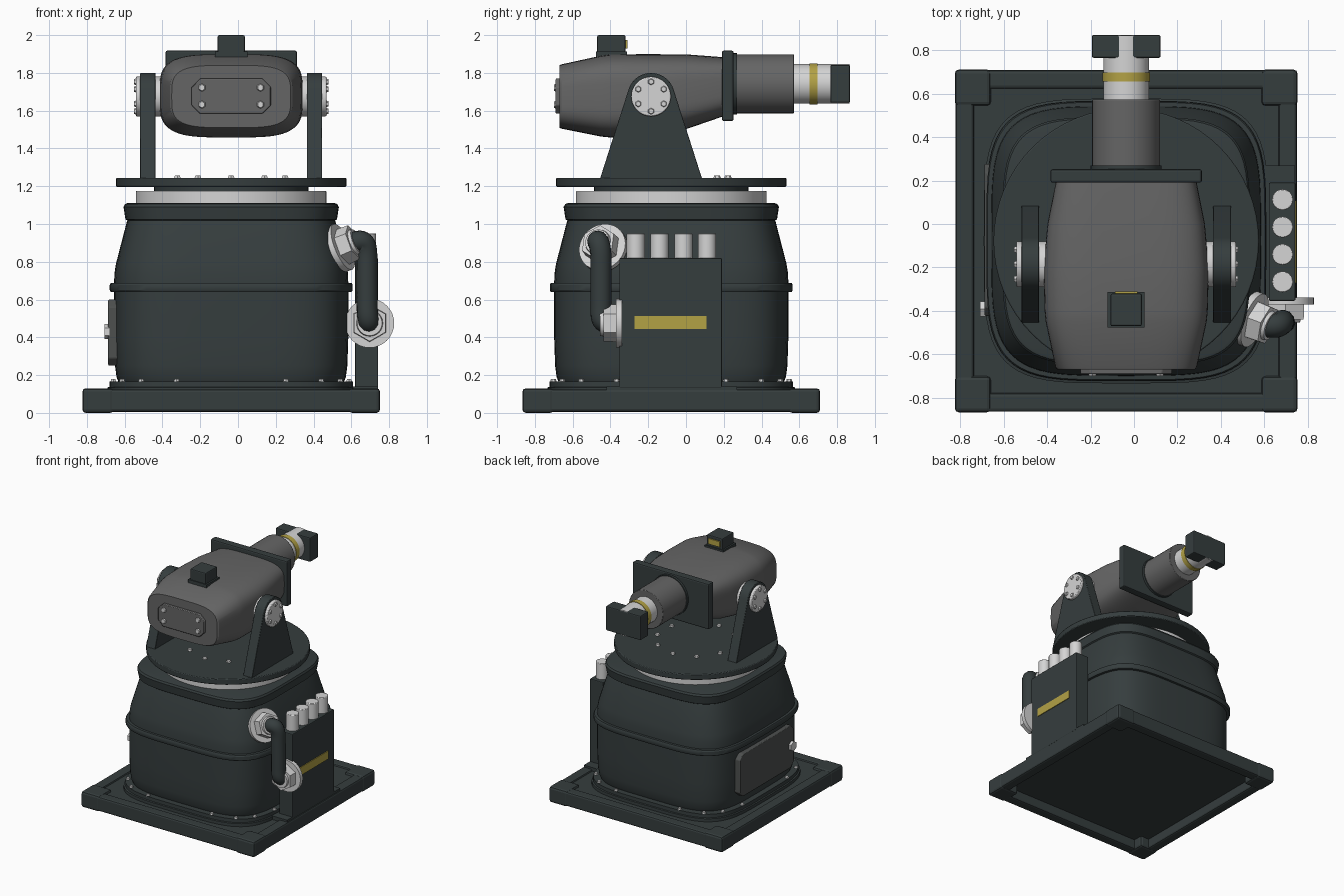
import bpy, bmesh, math
from mathutils import Vector, Matrix

if "Cube" in bpy.data.objects:
    bpy.data.objects.remove(bpy.data.objects["Cube"])

CX, CY = -0.036, -0.078


def material(name, rgb):
    m = bpy.data.materials.new(name)
    m.diffuse_color = (*rgb, 1)
    m.use_nodes = True
    m.node_tree.nodes["Principled BSDF"].inputs["Base Color"].default_value = m.diffuse_color
    return m


DARK = material("dark_paint", (0.036, 0.047, 0.048))
GREY = material("grey_paint", (0.13, 0.13, 0.13))
HATCH = material("hatch_grey", (0.075, 0.08, 0.078))
METAL = material("pale_metal", (0.66, 0.66, 0.66))
YELLOW = material("yellow_marking", (0.45, 0.36, 0.06))


def finish(name, bm, mat, bevel=0, smooth=True):
    bmesh.ops.recalc_face_normals(bm, faces=bm.faces)
    me = bpy.data.meshes.new(name)
    bm.to_mesh(me)
    bm.free()
    me.materials.append(mat)
    ob = bpy.data.objects.new(name, me)
    bpy.context.collection.objects.link(ob)
    if bevel:
        b = ob.modifiers.new("bevel", 'BEVEL')
        b.width, b.segments = bevel, 2
    if smooth:
        bpy.ops.object.select_all(action='DESELECT')
        bpy.context.view_layer.objects.active = ob
        ob.select_set(True)
        bpy.ops.object.shade_smooth_by_angle(angle=math.radians(32))
    return ob


def box(name, lo, hi, mat, bevel=0):
    lo, hi = Vector(lo), Vector(hi)
    bm = bmesh.new()
    bmesh.ops.create_cube(bm, size=1, matrix=Matrix.Translation((lo + hi) / 2)
                          @ Matrix.Diagonal((*(hi - lo), 1)))
    return finish(name, bm, mat, bevel, smooth=False)


def add_cyl(bm, start, direction, length, r, r2=None, seg=32):
    d = Vector(direction).normalized()
    rot = d.to_track_quat('Z', 'Y').to_matrix().to_4x4()
    bmesh.ops.create_cone(bm, cap_ends=True, segments=seg, radius1=r, radius2=r if r2 is None else r2,
                          depth=length, matrix=Matrix.Translation(Vector(start) + d * length / 2) @ rot)


def cyl(name, start, direction, length, r, mat, r2=None, seg=40, bevel=0):
    bm = bmesh.new()
    add_cyl(bm, start, direction, length, r, r2, seg)
    return finish(name, bm, mat, bevel)


def bolts(name, points, direction, r=0.017, h=0.014):
    bm = bmesh.new()
    for p in points:
        add_cyl(bm, p, direction, h, r, r * 0.75, 6)
    return finish(name, bm, METAL, smooth=False)


def squircle(a, n, u, v):
    c, s = math.cos(a), math.sin(a)
    return (u * math.copysign(abs(c) ** (2 / n), c), v * math.copysign(abs(s) ** (2 / n), s))


def loft(name, rings, place, n, mat, seg=64):
    """Skin rounded-square rings (position, offset, half width, half height)."""
    bm = bmesh.new()
    loops = []
    for t, off, u, v in rings:
        pts = [squircle(2 * math.pi * i / seg, n, u, v) for i in range(seg)]
        loops.append([bm.verts.new(place(x, y + off, t)) for x, y in pts])
    for a, b in zip(loops, loops[1:]):
        for i in range(seg):
            j = (i + 1) % seg
            bm.faces.new((a[i], a[j], b[j], b[i]))
    bm.faces.new(loops[0])
    bm.faces.new(loops[-1])
    return finish(name, bm, mat)


def prism(name, pts, place, d0, d1, mat, bevel=0):
    """Extrude a flat outline between two depths."""
    bm = bmesh.new()
    f = bm.faces.new([bm.verts.new(place(u, v, d0)) for u, v in pts])
    r = bmesh.ops.extrude_face_region(bm, geom=[f])
    delta = Vector(place(0, 0, d1)) - Vector(place(0, 0, d0))
    bmesh.ops.translate(bm, vec=delta, verts=[g for g in r["geom"] if isinstance(g, bmesh.types.BMVert)])
    return finish(name, bm, mat, bevel)


def octagon(u, v, hu, hv, c):
    q = [(hu, hv - c), (hu - c, hv), (c - hu, hv), (-hu, hv - c),
         (-hu, c - hv), (c - hu, -hv), (hu - c, -hv), (hu, c - hv)]
    return [(u + a, v + b) for a, b in q]


# Base frame: plate, rails and corner blocks
H = 0.788
box("base_plate", (CX - 0.72, CY - 0.72, 0.085), (CX + 0.72, CY + 0.72, 0.11), DARK)
for s in (-1, 1):
    for axis in (0, 1):
        lo, hi = [CX - H + 0.05, CY - H + 0.05, 0.006], [CX + H - 0.05, CY + H - 0.05, 0.124]
        c = (CX, CY)[axis]
        lo[axis], hi[axis] = sorted((c + s * (H - 0.088), c + s * (H - 0.003)))
        box("base_rail", lo, hi, DARK, 0.014)
    for t in (-1, 1):
        x, y = CX + s * (H - 0.083), CY + t * (H - 0.083)
        box("corner_block", (x - 0.083, y - 0.083, 0), (x + 0.083, y + 0.083, 0.13), DARK, 0.018)

# Hull: flange, lower body, belt, tapered top and collar
up = lambda x, y, z: (CX + x, CY + y, z)
loft("hull_flange", [(z, 0, h, h) for z, h in ((0.1, 0.655), (0.135, 0.655), (0.138, 0.645), (0.167, 0.645))],
     up, 4.2, DARK)
hull = [(0.16, 0.595), (0.19, 0.607), (0.25, 0.615), (0.4, 0.62), (0.64, 0.62), (0.641, 0.638), (0.65, 0.643),
        (0.678, 0.643), (0.687, 0.638), (0.688, 0.62), (0.74, 0.618), (0.79, 0.61), (1.01, 0.553), (1.018, 0.55),
        (1.025, 0.56), (1.09, 0.57), (1.105, 0.562), (1.11, 0.55)]
loft("hull", [(z, 0, h, h) for z, h in hull], up, 4.2, DARK)
ring = [squircle(2 * math.pi * (i + 0.5) / 16, 4.2, 0.63, 0.63) for i in range(16)]
bolts("flange_bolts", [(CX + x, CY + y, 0.165) for x, y in ring], (0, 0, 1))

# Turntable
cyl("bearing_ring", (CX, CY, 1.105), (0, 0, 1), 0.07, 0.505, METAL, seg=64, bevel=0.006)
cyl("turntable_neck", (CX, CY, 1.17), (0, 0, 1), 0.03, 0.41, DARK, seg=48)
cyl("turntable", (CX, CY, 1.197), (0, 0, 1), 0.047, 0.61, DARK, seg=64, bevel=0.006)
bolts("turntable_bolts", [(CX + 0.3 * math.cos(a), CY + 0.3 * math.sin(a), 1.243)
                          for a in (2 * math.pi * (i + 0.5) / 10 for i in range(10))], (0, 0, 1), 0.02)

# Yoke arms with pivot hubs
PY, PZ = -0.185, 1.675
arc = [(PY + 0.125 * math.cos(a), PZ + 0.125 * math.sin(a))
       for a in (math.radians(15 + 150 * i / 14) for i in range(15))]
for s in (-1, 1):
    prism("yoke_arm", [(-0.455, 1.24), (0.085, 1.24)] + arc, lambda u, v, d: (CX + s * d, u, v),
          0.4, 0.482, DARK, 0.004)
    cyl("pivot_hub", (CX + s * 0.33, PY, PZ), (s, 0, 0), 0.175, 0.105, METAL, bevel=0.006)
    bolts("hub_bolts", [(CX + s * 0.503, PY + 0.078 * math.cos(a), PZ + 0.078 * math.sin(a))
                        for a in (math.pi * (i + 0.5) / 3 for i in range(6))], (s, 0, 0), 0.018, 0.012)

# Gun housing, rounded and tapering to both ends
head = [(-0.67, 1.675, 0.315, 0.165), (-0.66, 1.675, 0.325, 0.17), (-0.45, 1.677, 0.37, 0.214),
        (-0.40, 1.678, 0.375, 0.22), (-0.2, 1.68, 0.38, 0.219), (0.0, 1.7, 0.362, 0.198), (0.2, 1.727, 0.322, 0.156)]
loft("gun_housing", head, lambda u, v, t: (CX + u, t, v), 3.8, GREY)
prism("front_hatch", octagon(CX, 1.677, 0.21, 0.093, 0.045), lambda u, v, d: (u, d, v), -0.69, -0.66, GREY, 0.005)
bolts("front_hatch_bolts", [(CX + a, -0.688, 1.677 + b) for a in (-0.155, 0.155) for b in (-0.045, 0.045)],
      (0, -1, 0), 0.022, 0.01)

# Barrel, shield plate and muzzle
BZ, Y = 1.742, (0, 1, 0)
box("shield_plate", (CX - 0.348, 0.19, 1.545), (CX + 0.348, 0.252, 1.918), DARK, 0.01)
cyl("barrel_collar", (CX, 0.24, BZ), Y, 0.03, 0.163, DARK)
cyl("barrel_sleeve", (CX, 0.25, BZ), Y, 0.322, 0.156, GREY, bevel=0.004)
cyl("barrel", (CX, 0.56, BZ), Y, 0.306, 0.105, METAL)
cyl("barrel_band", (CX, 0.655, BZ), Y, 0.042, 0.109, YELLOW)
box("muzzle_block", (CX - 0.158, 0.764, BZ - 0.1), (CX + 0.158, 0.869, BZ + 0.1), DARK, 0.008)

# Sight on the housing roof
box("sight_base", (CX - 0.085, -0.477, 1.885), (CX + 0.085, -0.312, 1.912), DARK)
box("sight", (CX - 0.072, -0.47, 1.9), (CX + 0.072, -0.32, 2.0), DARK, 0.008)
box("sight_lens", (CX - 0.052, -0.321, 1.93), (CX + 0.052, -0.311, 1.975), YELLOW)

# Side cabinet with canisters
box("cabinet_foot", (0.6, -0.42, 0.1), (0.74, 0.27, 0.14), DARK)
box("cabinet", (0.62, -0.353, 0.13), (0.742, 0.19, 0.82), DARK, 0.006)
box("cabinet_stripe", (0.74, -0.272, 0.445), (0.748, 0.108, 0.512), YELLOW)
for i in range(4):
    cyl("canister", (0.683, -0.266 + 0.126 * i, 0.8), (0, 0, 1), 0.15, 0.048, METAL, seg=24, bevel=0.004)

# Hose with two flanged hex fittings
N = Vector((0.87, -0.33, 0.36)).normalized()
A = Vector((0.538, -0.437, 0.872))
for name, p, d in (("upper_fitting", A, N), ("lower_fitting", Vector((0.697, -0.35, 0.475)), Vector((0, -1, 0)))):
    cyl(name + "_flange", p - d * 0.012, d, 0.032, 0.13, METAL, seg=32)
    cyl(name + "_nut", p, d, 0.088, 0.1, METAL, r2=0.096, seg=6)
    cyl(name + "_cap", p + d * 0.07, d, 0.034, 0.075, METAL, r2=0.066, seg=24)
curve = bpy.data.curves.new("hose", 'CURVE')
curve.dimensions = '3D'
curve.bevel_depth, curve.bevel_resolution, curve.use_fill_caps = 0.056, 4, True
sp = curve.splines.new('BEZIER')
path = [(A + N * 0.06, A + N * 0.01, A + N * 0.14),
        ((0.682, -0.45, 0.82), (0.682, -0.452, 0.92), (0.682, -0.45, 0.74)),
        ((0.684, -0.45, 0.55), (0.684, -0.45, 0.65), (0.686, -0.452, 0.49)),
        ((0.695, -0.4, 0.478), (0.694, -0.44, 0.474), (0.695, -0.36, 0.48))]
sp.bezier_points.add(len(path) - 1)
for b, (co, l, r) in zip(sp.bezier_points, path):
    b.co, b.handle_left, b.handle_right = co, l, r
curve.materials.append(DARK)
bpy.context.collection.objects.link(bpy.data.objects.new("hose", curve))

# Access hatch on the left flank
prism("access_hatch", octagon(CY + 0.005, 0.425, 0.35, 0.175, 0.04), lambda u, v, d: (d, u, v), -0.687, -0.62,
      HATCH, 0.006)
cyl("hatch_latch", (-0.68, -0.39, 0.43), (-1, 0, 0), 0.028, 0.04, METAL, seg=6)
